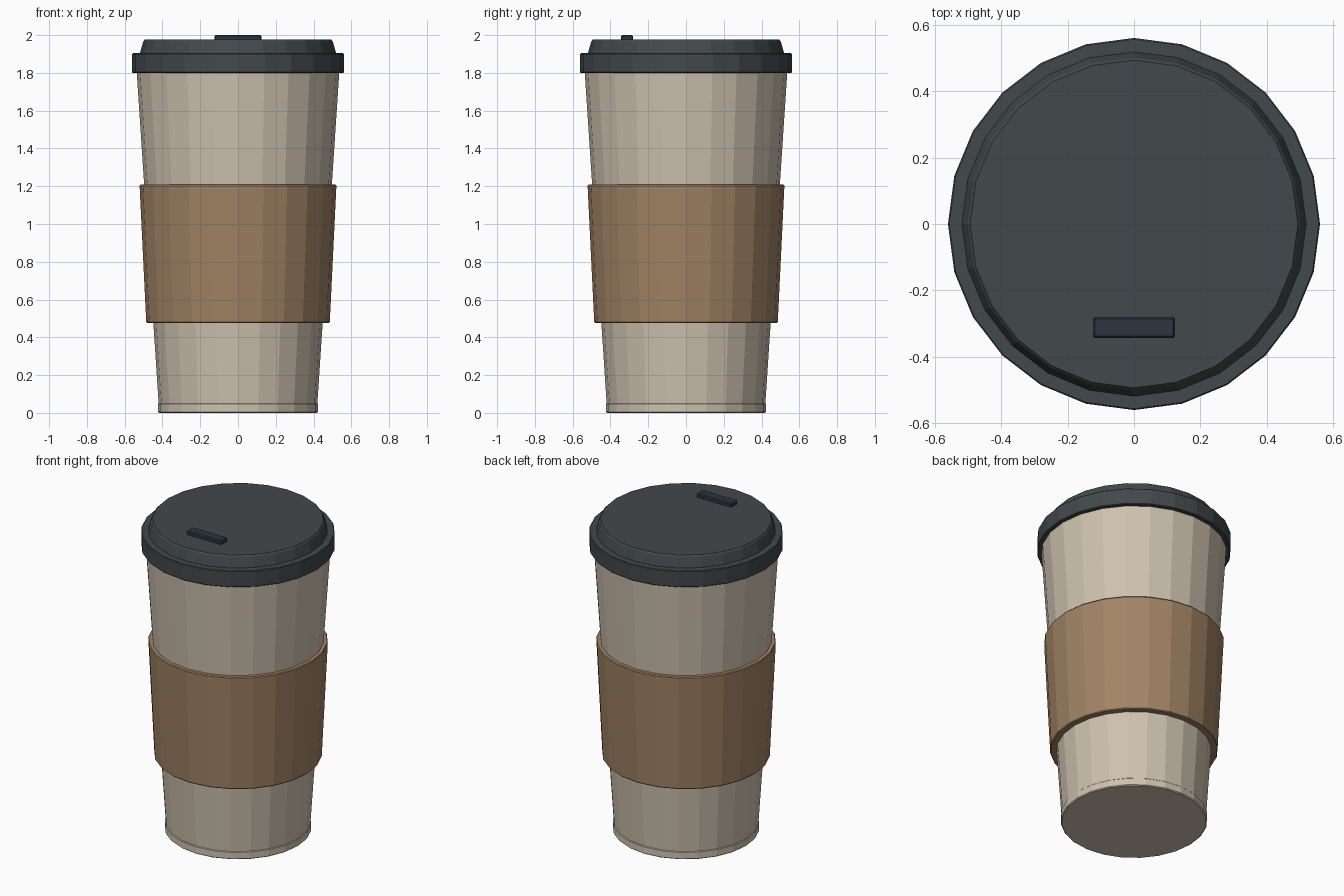
import bpy, bmesh
from math import cos, sin, tau

if "Cube" in bpy.data.objects:
    bpy.data.objects.remove(bpy.data.objects["Cube"])

SIDES = 24


def material(name, rgb):
    m = bpy.data.materials.new(name)
    m.diffuse_color = (*rgb, 1)
    m.use_nodes = True
    m.node_tree.nodes["Principled BSDF"].inputs["Base Color"].default_value = m.diffuse_color
    return m


def finish(name, bm, mat):
    bmesh.ops.recalc_face_normals(bm, faces=bm.faces)
    me = bpy.data.meshes.new(name)
    bm.to_mesh(me)
    bm.free()
    me.materials.append(mat)
    ob = bpy.data.objects.new(name, me)
    bpy.context.collection.objects.link(ob)
    return ob


def lathe(name, profile, mat, closed=False):
    """Spin (radius, z) points into a flat-faced solid; closed makes a ring."""
    bm = bmesh.new()
    rings = [[bm.verts.new((r * cos(tau * i / SIDES), r * sin(tau * i / SIDES), z))
              for i in range(SIDES)] for r, z in profile]
    pairs = list(zip(rings, rings[1:]))
    if closed:
        pairs.append((rings[-1], rings[0]))
    else:
        bm.faces.new(rings[0])
        bm.faces.new(rings[-1])
    for a, b in pairs:
        for i in range(SIDES):
            j = (i + 1) % SIDES
            bm.faces.new((a[i], a[j], b[j], b[i]))
    return finish(name, bm, mat)


cream = material("cream", (0.62, 0.54, 0.43))
brown = material("brown", (0.36, 0.23, 0.13))
charcoal = material("charcoal", (0.055, 0.065, 0.07))
dark = material("dark_blue_grey", (0.025, 0.035, 0.05))

# Tapered cup body and foot ring
lathe("cup_body", [(0.417, 0.003), (0.538, 1.83)], cream)
lathe("foot_ring", [(0.418, 0), (0.424, 0.005), (0.424, 0.046), (0.419, 0.051)], cream)

# Cardboard sleeve with thickness
lathe("sleeve", [(0.447, 0.477), (0.482, 0.477), (0.486, 0.482),
                 (0.521, 1.202), (0.517, 1.208), (0.495, 1.208)], brown, closed=True)

# Lid: rim band and raised top
lathe("lid_rim", [(0.557, 1.80), (0.561, 1.804), (0.561, 1.9), (0.557, 1.904)], charcoal)
lathe("lid_top", [(0.519, 1.9), (0.519, 1.906), (0.502, 1.966), (0.494, 1.976)], charcoal)

# Sip opening tab
bm = bmesh.new()
bmesh.ops.create_cube(bm, size=1)
for v in bm.verts:
    v.co = (v.co.x * 0.248, v.co.y * 0.064 - 0.312, v.co.z * 0.04 + 1.98)
bmesh.ops.bevel(bm, geom=bm.edges[:], offset=0.006, segments=1, affect='EDGES')
finish("sip_tab", bm, dark)
